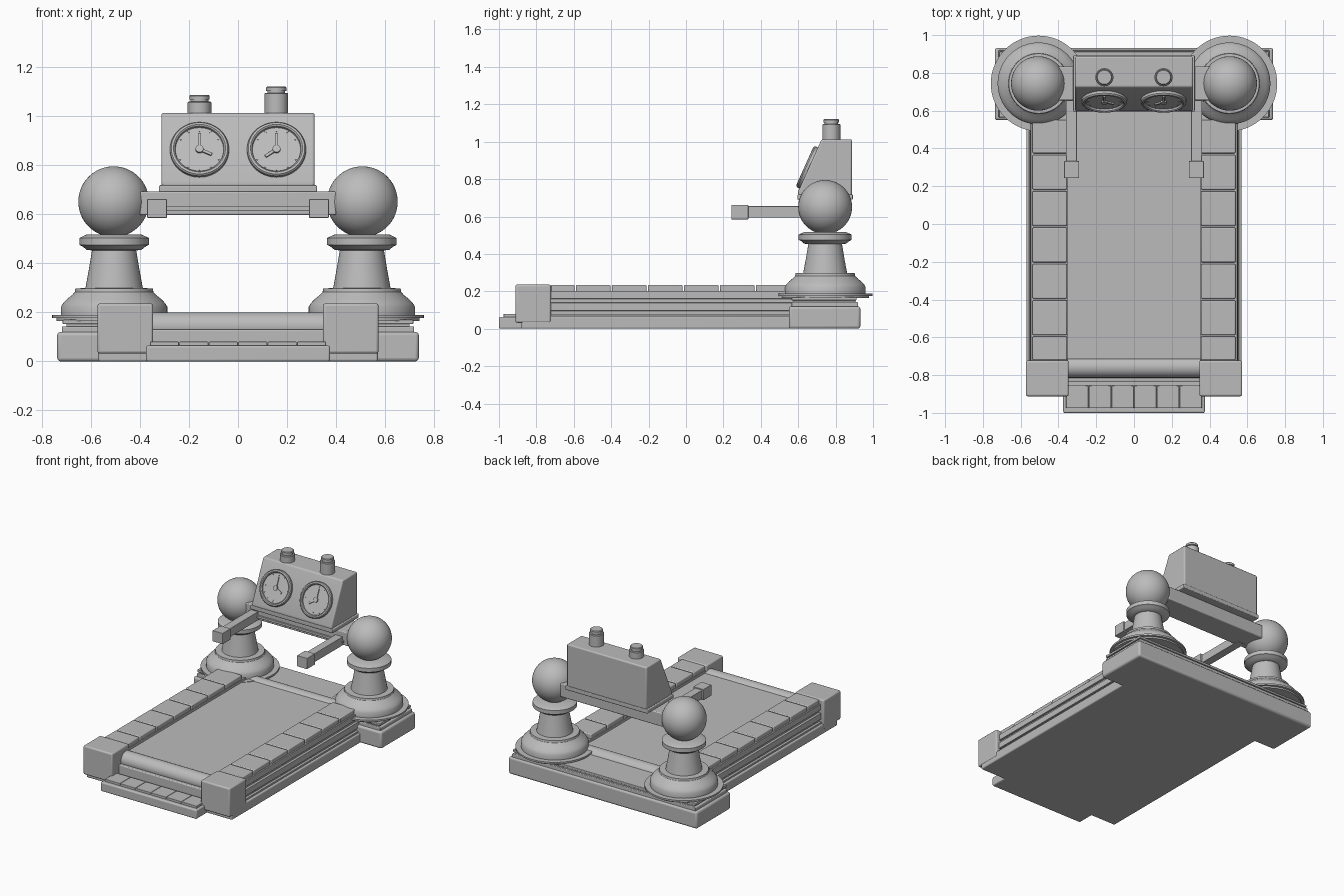
import bpy, bmesh, math
from mathutils import Matrix, Vector

if "Cube" in bpy.data.objects:
    bpy.data.objects.remove(bpy.data.objects["Cube"])

grey = bpy.data.materials.new("plain_grey")
grey.diffuse_color = (0.5, 0.5, 0.5, 1)
grey.use_nodes = True
grey.node_tree.nodes["Principled BSDF"].inputs["Base Color"].default_value = grey.diffuse_color


def finish(name, bm, bevel=0.0, matrix=None):
    bmesh.ops.recalc_face_normals(bm, faces=bm.faces)
    me = bpy.data.meshes.new(name)
    bm.to_mesh(me)
    bm.free()
    me.materials.append(grey)
    ob = bpy.data.objects.new(name, me)
    bpy.context.collection.objects.link(ob)
    if matrix:
        ob.matrix_world = matrix
    if bevel:
        mod = ob.modifiers.new("soft_edges", 'BEVEL')
        mod.width, mod.segments = bevel, 3
    bpy.ops.object.select_all(action='DESELECT')
    ob.select_set(True)
    bpy.context.view_layer.objects.active = ob
    bpy.ops.object.shade_smooth_by_angle(angle=math.radians(32))
    return ob


def box(name, x, y, z, bevel=0.004, matrix=None):
    bm = bmesh.new()
    size = [b - a for a, b in (x, y, z)]
    mid = [(a + b) / 2 for a, b in (x, y, z)]
    bmesh.ops.create_cube(bm, size=1, matrix=Matrix.Translation(mid) @ Matrix.Diagonal((*size, 1)))
    return finish(name, bm, bevel, matrix)


def lathe(name, profile, matrix, steps=64):
    bm = bmesh.new()
    vs = [bm.verts.new((r, 0, z)) for r, z in profile]
    es = [bm.edges.new(p) for p in zip(vs, vs[1:])]
    bmesh.ops.spin(bm, geom=vs + es, cent=(0, 0, 0), axis=(0, 0, 1),
                   angle=math.tau, steps=steps, use_duplicate=False)
    bmesh.ops.remove_doubles(bm, verts=bm.verts, dist=1e-5)
    return finish(name, bm, 0, matrix)


def span(s, a, b):
    return tuple(sorted((s * a, s * b)))


def roller(name, y, z, r, half):
    m = Matrix.Translation((0, y, z)) @ Matrix.Rotation(math.pi / 2, 4, 'Y')
    lathe(name, [(0, -half), (r, -half), (r, half), (0, half)], m, 48)


# Deck floor, belt and rollers
box("deck_floor", (-.57, .57), (-.88, .60), (0, .068), .008)
box("running_belt", (-.357, .357), (-.715, .66), (.06, .185), .003)
box("front_belt_return", (-.35, .35), (-.835, -.70), (.06, .13), .006)
roller("front_roller", -.757, .143, .057, .36)
roller("rear_roller", .64, .143, .057, .36)

# Front step with six tiles
box("front_step", (-.375, .375), (-1.0, -.86), (0, .064), .008)
for i in range(6):
    x = -.36 + i * .12
    box(f"step_tile_{i + 1}", (x + .001, x + .119), (-.975, -.855), (.055, .08), .003)

for side, s in (("left", -1), ("right", 1)):
    # Stepped side rail
    for i, (outer, z0, z1) in enumerate([(.555, .06, .08), (.538, .075, .1), (.55, .096, .14),
                                         (.532, .135, .165), (.547, .16, .203)]):
        box(f"{side}_rail_layer_{i + 1}", span(s, .352, outer), (-.75, .60), (z0, z1), .003)
    # Slats on top of the rail
    cuts = [-.725] + [-.592 + .1925 * i for i in range(6)] + [.555]
    for i, (a, b) in enumerate(zip(cuts, cuts[1:])):
        box(f"{side}_slat_{i + 1}", span(s, .355, .537), (a + .004, b - .004), (.195, .234), .006)
    # Front corner block
    box(f"{side}_corner_block", span(s, .346, .573), (-.912, -.722), (.032, .236), .01)

# Rear base with stacked plates
box("rear_base", (-.737, .737), (.55, .932), (0, .12), .014)
box("rear_base_plate_low", (-.718, .718), (.565, .92), (.11, .143), .005)
box("rear_base_plate_mid", (-.70, .70), (.575, .905), (.14, .155), .003)
box("rear_base_plate_top", (-.715, .715), (.565, .912), (.152, .17), .004)

# Rounded posts with ball tops
post = [(0, .165), (.235, .165), (.235, .176), (.253, .176), (.253, .188), (.217, .188),
        (.217, .222), (.208, .237), (.192, .254), (.172, .27), (.16, .283), (.158, .297),
        (.117, .299), (.104, .37), (.09, .452), (.112, .455), (.128, .468), (.142, .475),
        (.142, .503), (.112, .517), (0, .519)]
ball = [(.144 * math.sin(math.pi * i / 32), -.144 * math.cos(math.pi * i / 32)) for i in range(33)]
ball[0], ball[-1] = (0, -.144), (0, .144)
for side, s in (("left", -1), ("right", 1)):
    lathe(f"{side}_post", post, Matrix.Translation((s * .505, .744, 0)))
    lathe(f"{side}_post_ball", ball, Matrix.Translation((s * .507, .744, .651)))
    # Handlebar with end grip
    box(f"{side}_handle", span(s, .302, .36), (.32, .70), (.594, .655), .003)
    box(f"{side}_handle_grip", span(s, .29, .37), (.243, .333), (.585, .662), .003)

# Cross beam between the posts
box("cross_beam", (-.40, .40), (.655, .835), (.597, .692), .006)
box("cross_beam_lip", (-.37, .37), (.645, .66), (.615, .632), .002)

# Console: sloped front profile extruded along x
bm = bmesh.new()
outline = [(.60, .712), (.60, .735), (.725, 1.013), (.887, 1.013), (.887, .712)]
face = bm.faces.new([bm.verts.new((-.312, y, z)) for y, z in outline])
ext = bmesh.ops.extrude_face_region(bm, geom=[face])
bmesh.ops.translate(bm, vec=(.624, 0, 0),
                    verts=[v for v in ext["geom"] if isinstance(v, bmesh.types.BMVert)])
finish("console_body", bm, .009)
box("console_base_plate", (-.322, .322), (.596, .892), (.69, .718), .005)

# Dials on the sloped face: rim, ticks and two hands
tilt = Matrix.Rotation(math.atan2(.278, .125), 4, 'X')
dial = [(0, .008), (.098, .008), (.1, .018), (.106, .023), (.115, .021), (.12, .014), (.12, -.01), (0, -.01)]
for side, s, short in (("left", -1, -115), ("right", 1, 125)):
    base = Matrix.Translation((s * .157, .656, .86)) @ tilt
    lathe(f"{side}_dial", dial, base)
    lathe(f"{side}_dial_hub", [(0, .006), (.016, .006), (.016, .019), (0, .02)], base, 24)
    for i in range(12):
        turn = base @ Matrix.Rotation(math.tau * i / 12, 4, 'Z')
        length = .014 if i % 3 == 0 else .007
        box(f"{side}_dial_tick_{i + 1}", (-.002, .002), (.093 - length, .093), (.006, .011), 0, turn)
    box(f"{side}_long_hand", (-.006, .006), (0, .072), (.007, .015), .001, base)
    box(f"{side}_short_hand", (-.006, .006), (0, .055), (.007, .016), .001,
        base @ Matrix.Rotation(math.radians(short), 4, 'Z'))

# Plunger buttons, the right one raised
for side, x, h in (("left", -.157, 1.06), ("right", .156, 1.095)):
    lathe(f"{side}_button", [(0, 1.0), (.048, 1.0), (.048, h - .004), (.044, h), (.036, h),
                             (.036, h + .007), (.041, h + .008), (.041, h + .022),
                             (.037, h + .026), (0, h + .026)],
          Matrix.Translation((x, .777, 0)), 40)
